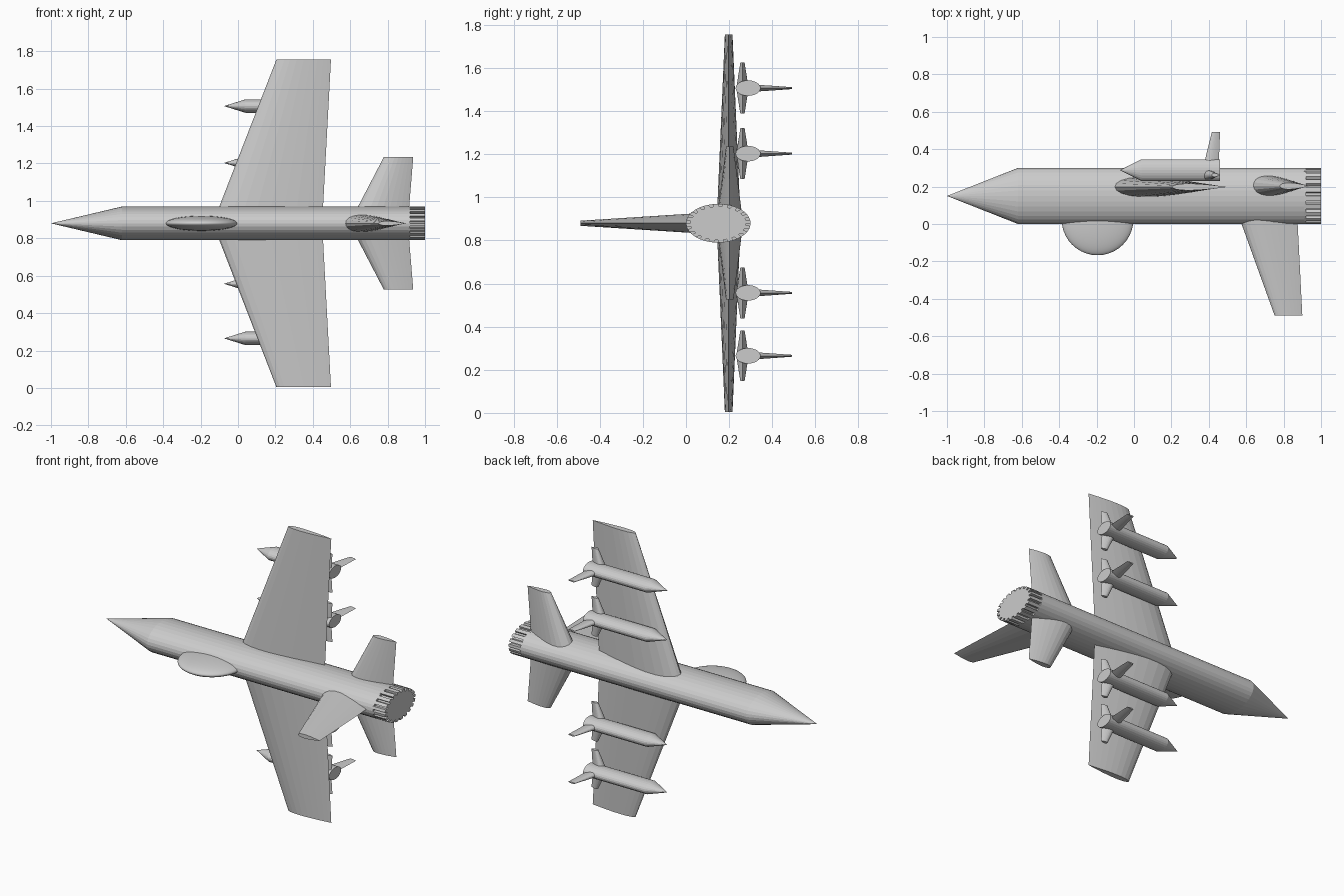
import bpy, bmesh
from math import sin, cos, pi, sqrt
from mathutils import Vector

cube = bpy.data.objects.get("Cube")
if cube:
    bpy.data.objects.remove(cube, do_unlink=True)

MID = 0.88      # height of the centre line
grey = bpy.data.materials.new("light_grey")
grey.use_nodes = True
grey.diffuse_color = (0.6, 0.6, 0.6, 1)
grey.node_tree.nodes["Principled BSDF"].inputs["Base Color"].default_value = (0.6, 0.6, 0.6, 1)


def loft(name, rings):
    """Skin equal-length rings of points and cap both ends."""
    bm = bmesh.new()
    loops = [[bm.verts.new(p) for p in ring] for ring in rings]
    n = len(loops[0])
    for a, b in zip(loops, loops[1:]):
        for i in range(n):
            j = (i + 1) % n
            bm.faces.new((a[i], a[j], b[j], b[i]))
    bm.faces.new(loops[0])
    bm.faces.new(loops[-1])
    bmesh.ops.remove_doubles(bm, verts=bm.verts, dist=1e-5)
    bmesh.ops.recalc_face_normals(bm, faces=bm.faces)
    mesh = bpy.data.meshes.new(name)
    bm.to_mesh(mesh)
    bm.free()
    mesh.materials.append(grey)
    obj = bpy.data.objects.new(name, mesh)
    bpy.context.collection.objects.link(obj)
    return obj


def body(name, y, z, ry, rz, stations, sides):
    """Elliptical tube along x; stations are (x, radius factor)."""
    angles = [2 * pi * i / sides for i in range(sides)]
    return loft(name, [[(x, y + ry * k * cos(a), z + rz * k * sin(a)) for a in angles]
                       for x, k in stations])


def airfoil(steps=12):
    """Closed outline: chord fraction and half thickness from -0.5 to 0.5."""
    upper = []
    for i in range(steps + 1):
        u = (1 - cos(pi * i / steps)) / 2
        t = 5 * (0.2969 * sqrt(u) - 0.126 * u - 0.3516 * u**2 + 0.2843 * u**3 - 0.1036 * u**4)
        upper.append((u, max(t, 0)))
    return upper + [(u, -t) for u, t in reversed(upper[1:-1])]


def blade(name, origin, span, thick, sections):
    """Tapered wing; sections are (distance, leading x, trailing x, thickness)."""
    o, s, t = Vector(origin), Vector(span), Vector(thick)
    return loft(name, [[o + s * d + t * (h * w) + Vector((le + (te - le) * u, 0, 0))
                        for u, h in airfoil()] for d, le, te, w in sections])


# Fuselage with a pointed nose
body("fuselage", 0.15, MID, 0.15, 0.09, [(-1, 0), (-0.62, 1), (0.92, 1)], 32)

# Toothed exhaust ring
TEETH = 20
ring = []
for i in range(TEETH):
    for f, r in ((0, 1), (0.55, 1), (0.62, 0.86), (0.93, 0.86)):
        ring.append((2 * pi * (i + f) / TEETH, r))
loft("exhaust_nozzle", [[(x, 0.15 + 0.15 * r * cos(a), MID + 0.09 * r * sin(a)) for a, r in ring]
                        for x in (0.91, 1.0)])

# Bubble canopy
bpy.ops.mesh.primitive_uv_sphere_add(segments=40, ring_count=24, radius=1, location=(-0.195, 0.025, MID))
canopy = bpy.context.object
canopy.name = "canopy"
canopy.scale = (0.192, 0.192, 0.04)
canopy.data.materials.append(grey)
bpy.ops.object.shade_smooth()

# Wings and tailplanes on both sides
for side, sign in (("left", -1), ("right", 1)):
    blade(side + "_wing", (0, 0.198, MID), (0, 0, sign), (0, 1, 0),
          [(0, -0.135, 0.45, 0.113), (0.875, 0.205, 0.497, 0.036)])
    blade(side + "_tailplane", (0, 0.203, MID), (0, 0, sign), (0, 1, 0),
          [(0, 0.595, 0.908, 0.125), (0.355, 0.78, 0.937, 0.035)])

# Tail fin
blade("tail_fin", (0, 0, MID), (0, -1, 0), (0, 0, 1),
      [(-0.1, 0.539, 0.87, 0.1), (0.49, 0.752, 0.9, 0.024)])

# Missiles under the wings, each with three small fins
for i, z in enumerate((0.265, 0.557, 1.203, 1.507)):
    name = f"missile_{i + 1}"
    body(name + "_body", 0.288, z, 0.058, 0.036, [(-0.075, 0), (0.04, 1), (0.46, 1)], 24)
    blade(name + "_fin_lower", (0, 0.288, z), (0, 1, 0), (0, 0, 1),
          [(0, 0.366, 0.452, 0.038), (0.203, 0.416, 0.46, 0.009)])
    for side, sign in (("left", -1), ("right", 1)):
        blade(f"{name}_fin_{side}", (0, 0.262, z), (0, 0, sign), (0, 1, 0),
              [(0, 0.362, 0.452, 0.058), (0.118, 0.416, 0.46, 0.02)])
